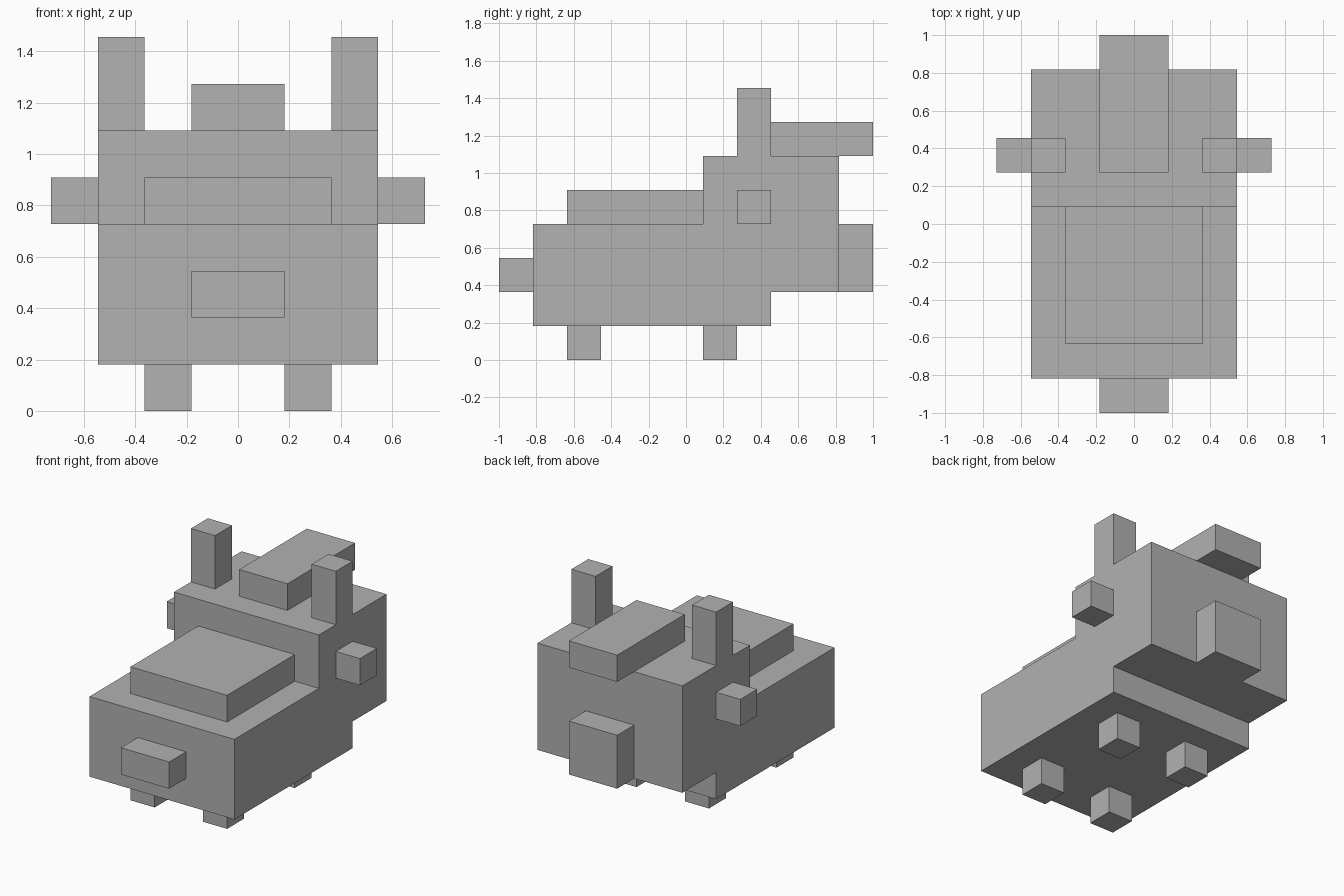
import bpy
import bmesh

UNIT = 2 / 11  # the whole model sits on a block grid, eleven blocks long

cube = bpy.data.objects.get("Cube")
if cube:
    bpy.data.objects.remove(cube, do_unlink=True)

GREY = (0.445, 0.445, 0.445, 1)
grey = bpy.data.materials.new("plain_grey")
grey.use_nodes = True
grey.diffuse_color = GREY
grey.node_tree.nodes["Principled BSDF"].inputs["Base Color"].default_value = GREY


def prism(name, profile, x0, x1):
    """Extrude a side profile of (y, z) blocks from x0 to x1."""
    bm = bmesh.new()
    face = bm.faces.new([bm.verts.new((x0, y, z)) for y, z in profile])
    result = bmesh.ops.extrude_face_region(bm, geom=[face])
    moved = [v for v in result["geom"] if isinstance(v, bmesh.types.BMVert)]
    bmesh.ops.translate(bm, verts=moved, vec=(x1 - x0, 0, 0))
    for v in bm.verts:
        v.co.y -= 5.5
        v.co *= UNIT
    bmesh.ops.recalc_face_normals(bm, faces=bm.faces)
    mesh = bpy.data.meshes.new(name)
    bm.to_mesh(mesh)
    bm.free()
    mesh.materials.append(grey)
    obj = bpy.data.objects.new(name, mesh)
    bpy.context.collection.objects.link(obj)
    return obj


def block(name, x, y, z):
    """Box from three (low, high) block ranges."""
    profile = [(y[0], z[0]), (y[1], z[0]), (y[1], z[1]), (y[0], z[1])]
    return prism(name, profile, *x)


def pair(name, x, y, z):
    """The same box on the left (+x) and on the right."""
    block("left_" + name, x, y, z)
    block("right_" + name, (-x[1], -x[0]), y, z)


# Body and raised head share flush sides, so they are one profile
prism("body_and_head",
      [(1, 1), (8, 1), (8, 2), (10, 2), (10, 6), (6, 6), (6, 4), (1, 4)], -3, 3)

# Parts on the centre line
block("back_hump", (-2, 2), (2, 6), (4, 5))
block("tail", (-1, 1), (0, 1), (2, 3))
block("snout", (-1, 1), (10, 11), (2, 4))
block("crest", (-1, 1), (7, 11), (6, 7))

# Mirrored parts
pair("ear", (2, 3), (7, 8), (6, 8))
pair("cheek", (3, 4), (7, 8), (4, 5))
pair("tail_end_leg", (1, 2), (2, 3), (0, 1))
pair("head_end_leg", (1, 2), (6, 7), (0, 1))
